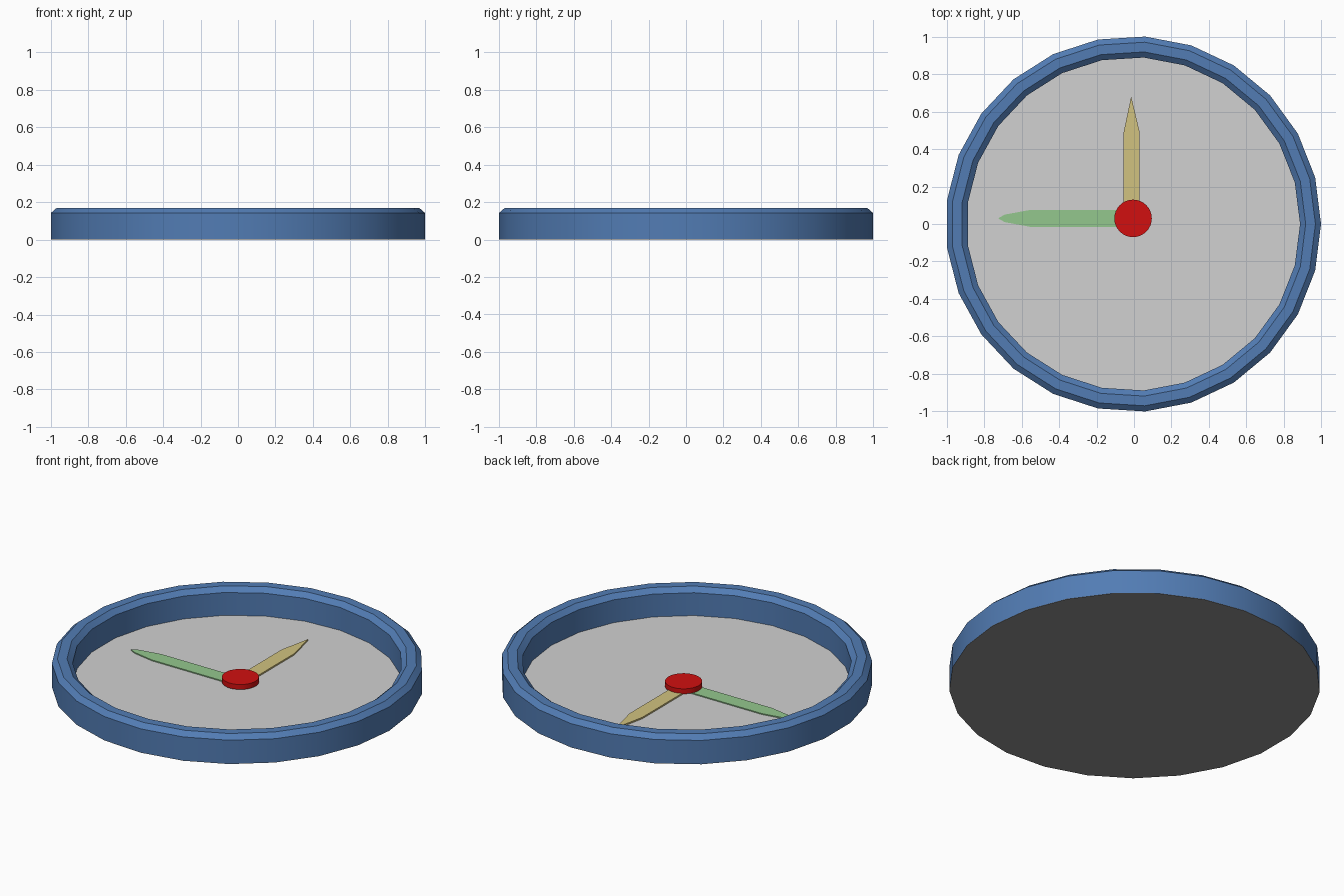
import bpy
import bmesh
from math import cos, sin, tau, radians

cube = bpy.data.objects.get("Cube")
if cube:
    bpy.data.objects.remove(cube, do_unlink=True)

SIDES = 25
RADIUS = 1.002
SHIFT = -0.004


def material(name, rgb):
    mat = bpy.data.materials.new(name)
    mat.use_nodes = True
    mat.diffuse_color = (*rgb, 1)
    mat.node_tree.nodes["Principled BSDF"].inputs["Base Color"].default_value = (*rgb, 1)
    return mat


blue = material("frame blue", (0.084, 0.202, 0.456))
pale_grey = material("dial grey", (0.64, 0.64, 0.64))
dark_grey = material("back grey", (0.28, 0.28, 0.28))
gold = material("hand gold", (0.64, 0.54, 0.215))
green = material("hand green", (0.295, 0.575, 0.27))
red = material("cap red", (0.64, 0.005, 0.005))


def finish(name, bm, mat, smooth=False):
    mesh = bpy.data.meshes.new(name)
    bm.to_mesh(mesh)
    bm.free()
    mesh.materials.append(mat)
    obj = bpy.data.objects.new(name, mesh)
    bpy.context.collection.objects.link(obj)
    if smooth:
        bpy.ops.object.select_all(action="DESELECT")
        obj.select_set(True)
        bpy.context.view_layer.objects.active = obj
        bpy.ops.object.shade_smooth_by_angle(angle=radians(30))
    return obj


def circle(radius, sides, x=SHIFT, y=0.0):
    return [(x + radius * cos(tau * i / sides), y + radius * sin(tau * i / sides))
            for i in range(sides)]


def plate(name, outline, z0, z1, mat, smooth=False):
    """Closed slab from a counter-clockwise outline."""
    bm = bmesh.new()
    low = [bm.verts.new((x, y, z0)) for x, y in outline]
    high = [bm.verts.new((x, y, z1)) for x, y in outline]
    bm.faces.new(low[::-1])
    bm.faces.new(high)
    for i in range(len(low)):
        j = (i + 1) % len(low)
        bm.faces.new((low[i], low[j], high[j], high[i]))
    return finish(name, bm, mat, smooth)


# Chamfered frame ring, turned from its cross-section
profile = [(RADIUS, 0.002), (RADIUS, 0.142), (0.972, 0.168),
           (0.92, 0.168), (0.89, 0.142), (0.89, 0.002)]
bm = bmesh.new()
rings = [[bm.verts.new((x, y, z)) for x, y in circle(r, SIDES)] for r, z in profile]
for k, ring in enumerate(rings):
    above = rings[(k + 1) % len(rings)]
    for i in range(SIDES):
        j = (i + 1) % SIDES
        bm.faces.new((ring[i], ring[j], above[j], above[i]))
finish("frame", bm, blue, True)

# Back panel and dial
plate("back_panel", circle(RADIUS, SIDES), 0.0, 0.002, dark_grey)
plate("dial", circle(0.892, SIDES), 0.002, 0.006, pale_grey)

# Two pointed hands
plate("long_hand", [(-0.055, 0.03), (0.03, 0.03), (0.03, 0.49),
                    (-0.015, 0.68), (-0.055, 0.49)], 0.006, 0.015, gold)
plate("short_hand", [(0.0, -0.015), (0.0, 0.075), (-0.555, 0.075), (-0.69, 0.05),
                     (-0.725, 0.03), (-0.69, 0.01), (-0.555, -0.015)][::-1],
      0.006, 0.012, green)

# Round centre cap
plate("centre_cap", circle(0.1, 32, -0.005, 0.03), 0.012, 0.042, red, True)
